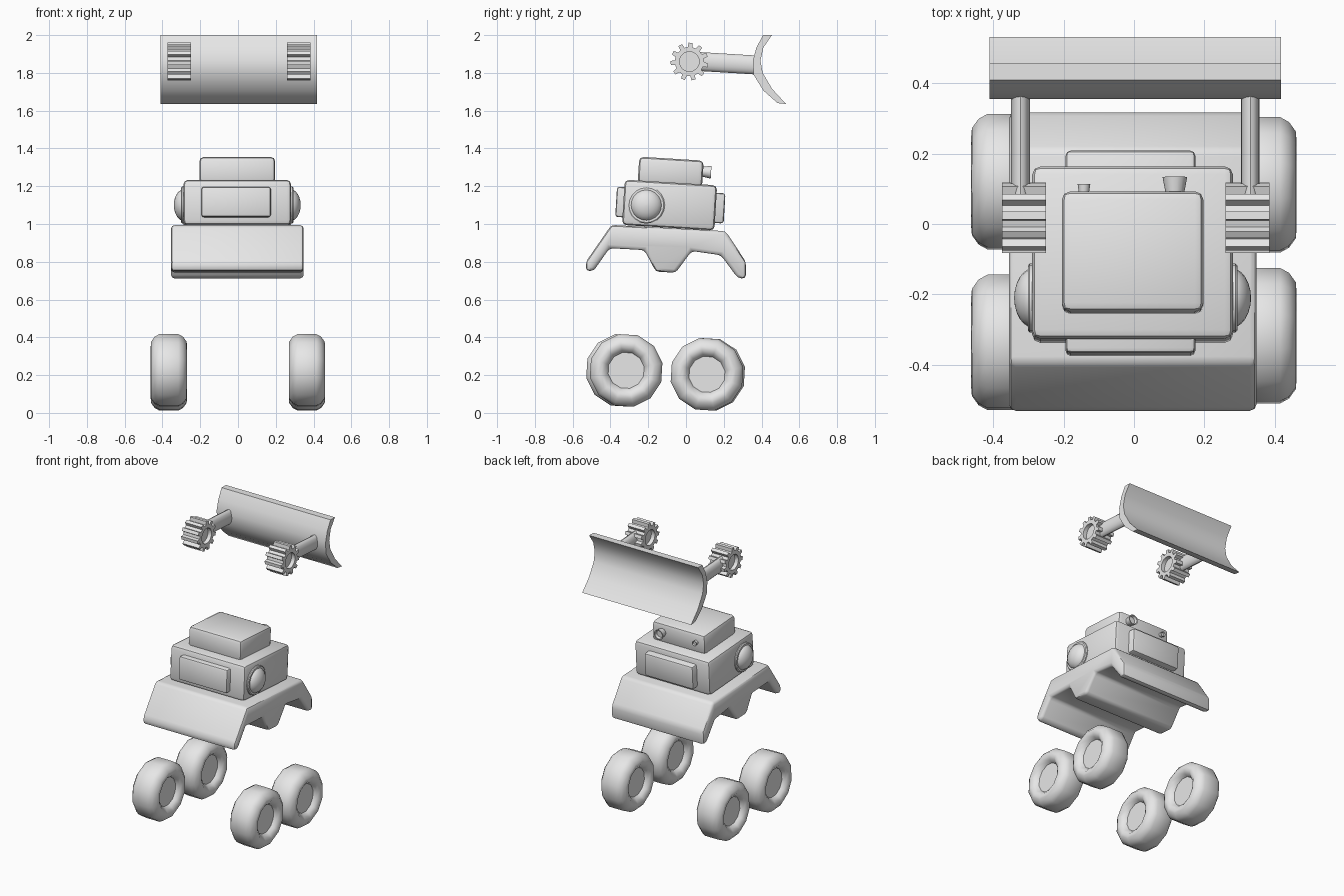
import bpy, bmesh
from math import sin, cos, pi, radians
from mathutils import Matrix, Vector

cube = bpy.data.objects.get("Cube")
if cube:
    bpy.data.objects.remove(cube, do_unlink=True)

grey = bpy.data.materials.new("light grey")
grey.use_nodes = True
GREY = (0.8, 0.8, 0.8, 1)
grey.diffuse_color = GREY
for node in grey.node_tree.nodes:
    if node.type == 'BSDF_PRINCIPLED':
        node.inputs["Base Color"].default_value = GREY

TILT = radians(-3.5)  # the whole vehicle leans slightly


def finish(bm, name, loc=(0, 0, 0), tilt=0.0, angle=40):
    """Turn a bmesh into a named, shaded object."""
    bmesh.ops.recalc_face_normals(bm, faces=bm.faces)
    mesh = bpy.data.meshes.new(name)
    bm.to_mesh(mesh)
    bm.free()
    obj = bpy.data.objects.new(name, mesh)
    bpy.context.collection.objects.link(obj)
    mesh.materials.append(grey)
    obj.location = loc
    obj.rotation_euler.x = tilt
    bpy.ops.object.select_all(action='DESELECT')
    obj.select_set(True)
    bpy.context.view_layer.objects.active = obj
    bpy.ops.object.shade_smooth_by_angle(angle=radians(angle))
    return obj


def bevel_all(bm, width, segments=2):
    bmesh.ops.bevel(bm, geom=bm.edges[:], offset=width, segments=segments,
                    profile=0.5, affect='EDGES', clamp_overlap=True)


def rounded_box(name, loc, size, bevel):
    bm = bmesh.new()
    bmesh.ops.create_cube(bm, size=1)
    bmesh.ops.scale(bm, vec=size, verts=bm.verts)
    bevel_all(bm, bevel)
    return finish(bm, name, loc, TILT)


def extrude_x(name, outline, x0, x1, bevel=0.0):
    """Extrude a (y, z) outline across the width."""
    bm = bmesh.new()
    face = bm.faces.new([bm.verts.new((x0, y, z)) for y, z in outline])
    out = bmesh.ops.extrude_face_region(bm, geom=[face])
    moved = [v for v in out["geom"] if isinstance(v, bmesh.types.BMVert)]
    bmesh.ops.translate(bm, vec=(x1 - x0, 0, 0), verts=moved)
    if bevel:
        bevel_all(bm, bevel)
    return finish(bm, name)


def lathe(name, profile, sides, loc, axis='X', flip=1, tilt=0.0, phase=0.0):
    """Revolve (radius, offset) pairs about an axis and cap both ends."""
    bm = bmesh.new()
    rings = []
    for r, d in profile:
        ring = []
        for i in range(sides):
            a = 2 * pi * i / sides + phase
            u, v = r * cos(a), r * sin(a)
            ring.append(bm.verts.new((d * flip, u, v) if axis == 'X' else (u, d * flip, v)))
        rings.append(ring)
    for a, b in zip(rings, rings[1:]):
        for i in range(sides):
            j = (i + 1) % sides
            bm.faces.new((a[i], a[j], b[j], b[i]))
    bm.faces.new(rings[0])
    bm.faces.new(rings[-1])
    return finish(bm, name, loc, tilt)


def gear(name, loc, teeth=11, outer=0.1, root=0.077, hole=0.052, half=0.062):
    """Toothed ring with an open centre."""
    bm = bmesh.new()
    loops = []
    steps = ((0, root), (0.1, outer), (0.48, outer), (0.58, root))
    for x in (-half, half):
        for inner in (False, True):
            loop = []
            for t in range(teeth):
                for f, r in steps:
                    a = 2 * pi * (t + f) / teeth + 0.2
                    r = hole if inner else r
                    loop.append(bm.verts.new((x, r * cos(a), r * sin(a))))
            loops.append(loop)
    count = teeth * len(steps)
    for a, b in ((0, 1), (1, 3), (3, 2), (2, 0)):
        for i in range(count):
            j = (i + 1) % count
            bm.faces.new((loops[a][i], loops[a][j], loops[b][j], loops[b][i]))
    return finish(bm, name, loc, angle=30)


# Wheels: rounded tyre with a recessed flat hub on both sides
half_tyre = [(0.097, 0.06), (0.108, 0.08), (0.132, 0.096), (0.155, 0.094),
             (0.182, 0.075), (0.196, 0.05)]
tyre = half_tyre + [(r, -d) for r, d in reversed(half_tyre)]
wheels = {"front_right_wheel": (-0.366, -0.336, 0.225),
          "front_left_wheel": (0.365, -0.317, 0.225),
          "rear_right_wheel": (-0.366, 0.12, 0.204),
          "rear_left_wheel": (0.365, 0.111, 0.204)}
for name, loc in wheels.items():
    lathe(name, tyre, 12, loc, phase=0.2)

# Chassis with angled fenders and a central keel
extrude_x("fender_chassis", [
    (-0.53, 0.75), (-0.53, 0.80), (-0.395, 0.995), (0.21, 0.962),
    (0.317, 0.80), (0.317, 0.71), (0.273, 0.715), (0.185, 0.835),
    (0.03, 0.857), (-0.055, 0.742), (-0.16, 0.748), (-0.22, 0.862),
    (-0.405, 0.872), (-0.488, 0.753)], -0.355, 0.348, 0.019)

# Cabin, its raised end panels and the roof block
rounded_box("cabin", (-0.004, -0.087, 1.1), (0.57, 0.49, 0.24), 0.024)
rounded_box("end_panels", (-0.01, -0.083, 1.1), (0.368, 0.575, 0.16), 0.014)
rounded_box("roof_block", (-0.004, -0.081, 1.275), (0.402, 0.342, 0.142), 0.024)

# Domed side lamps on thin rims
dome = [(0.085 * cos(a), 0.056 * sin(a))
        for a in (radians(d) for d in range(0, 90, 15))] + [(0.004, 0.056)]
for side, tag in ((-1, "right"), (1, "left")):
    base = (-0.004 + side * 0.28, -0.21, 1.1)
    lathe(tag + "_lamp_rim", [(0.098, -0.02), (0.098, 0.012), (0.092, 0.017)],
          20, base, flip=side)
    lathe(tag + "_lamp_dome", dome, 20, base, flip=side)

# Flared knobs with recessed ends on the back of the roof block
for name, x, r, length in (("large_knob", 0.116, 0.035, 0.045),
                           ("small_knob", -0.142, 0.018, 0.025)):
    lathe(name, [(r * 0.7, -0.01), (r, length), (r * 0.8, length),
                 (r * 0.7, length * 0.6)], 14, (x, 0.088, 1.277), 'Y', tilt=TILT)

# Curved plough blade
extrude_x("plough_blade", [
    (0.408, 2.0), (0.373, 1.935), (0.354, 1.865), (0.358, 1.79),
    (0.41, 1.706), (0.485, 1.64), (0.53, 1.635), (0.456, 1.715),
    (0.406, 1.8), (0.394, 1.865), (0.41, 1.935), (0.455, 2.0)], -0.41, 0.417)

# Lift arms and their toothed pivots
for tag, x in (("right", -0.322), ("left", 0.33)):
    bm = bmesh.new()
    bmesh.ops.create_cone(bm, cap_ends=True, segments=16, radius1=0.5,
                          radius2=0.5, depth=1)
    bmesh.ops.rotate(bm, cent=Vector(), matrix=Matrix.Rotation(pi / 2, 3, 'X'),
                     verts=bm.verts)
    bmesh.ops.scale(bm, vec=(0.053, 0.3, 0.1), verts=bm.verts)
    finish(bm, tag + "_lift_arm", (x, 0.22, 1.851), TILT)
    centre = (x + (0.01 if x < 0 else -0.008), 0.018, 1.86)
    gear(tag + "_pivot_gear", centre)
    lathe(tag + "_pivot_hub", [(0.053, -0.035), (0.053, 0.035)], 16, centre)
